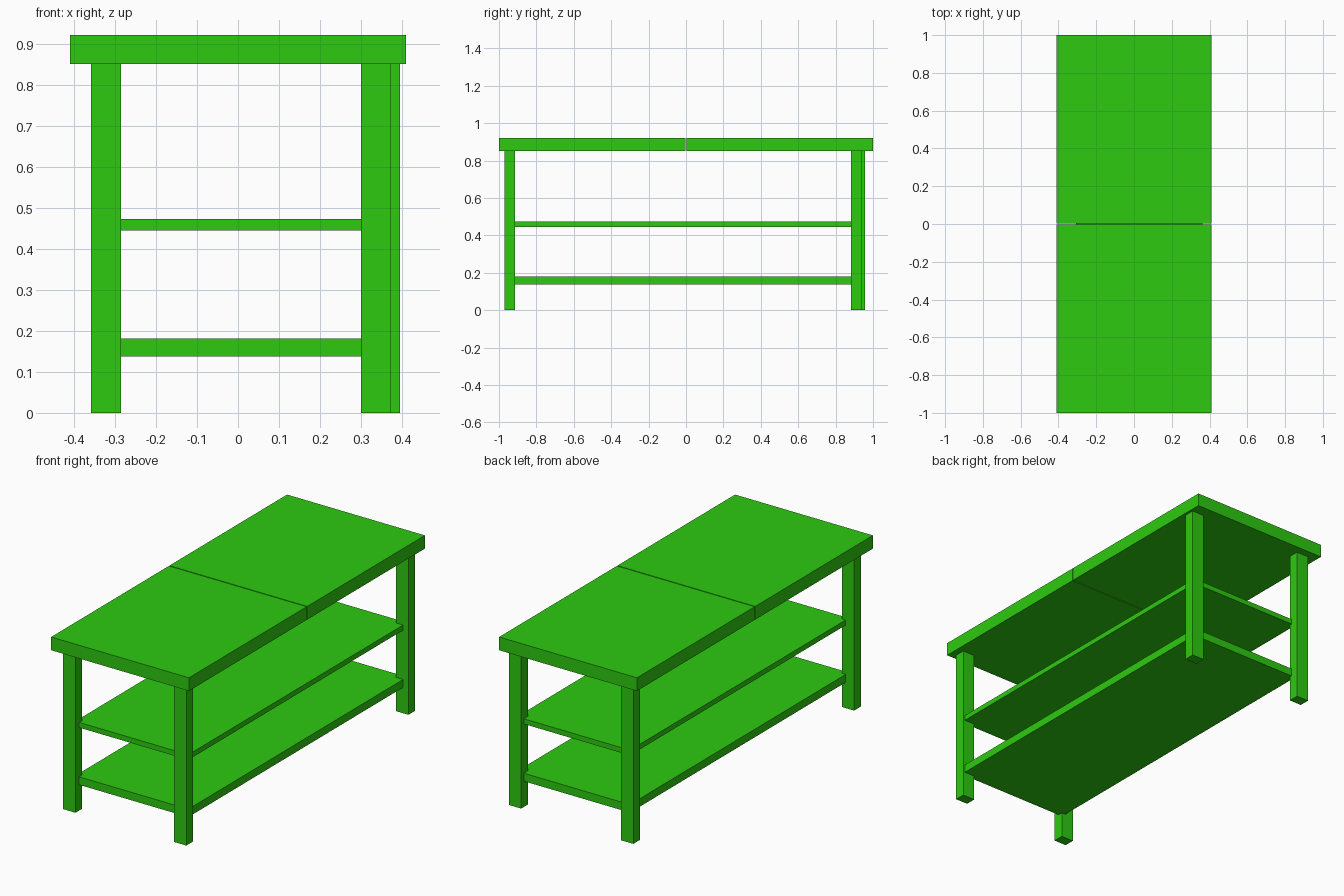
import bpy
from mathutils import Vector

default_cube = bpy.data.objects.get("Cube")
if default_cube:
    bpy.data.objects.remove(default_cube, do_unlink=True)

GREEN = (0.026, 0.591, 0.005, 1.0)
green = bpy.data.materials.new("bright_green")
green.use_nodes = True
green.diffuse_color = GREEN
green.node_tree.nodes["Principled BSDF"].inputs["Base Color"].default_value = GREEN


def box(name, low, high):
    """Axis-aligned board between two opposite corners."""
    low, high = Vector(low), Vector(high)
    bpy.ops.mesh.primitive_cube_add(size=1, location=(low + high) / 2)
    part = bpy.context.object
    part.name = name
    part.scale = high - low
    bpy.ops.object.transform_apply(location=False, rotation=False, scale=True)
    part.data.materials.append(green)
    return part


TOP_LOW, TOP_HIGH = 0.85, 0.921
HALF_WIDTH = 0.409
HALF_GAP = 0.0025
LEG_X, LEG_Y = 0.073, 0.057

# Table top in two halves with a fine gap between them
box("front_top", (-HALF_WIDTH, -1, TOP_LOW), (HALF_WIDTH, -HALF_GAP, TOP_HIGH))
box("back_top", (-HALF_WIDTH, HALF_GAP, TOP_LOW), (HALF_WIDTH, 1, TOP_HIGH))

# Legs, each placed by its lower x and y corner
for name, x, y in (
    ("front_right_leg", -0.358, -0.971),
    ("front_left_leg", 0.300, -0.971),
    ("back_right_leg", -0.358, 0.901),
    ("back_left_leg", 0.322, 0.881),
):
    box(name, (x, y, 0), (x + LEG_X, y + LEG_Y, TOP_LOW))

# Shelves let into the legs
for name, bottom, top in (("lower_shelf", 0.138, 0.181), ("upper_shelf", 0.445, 0.473)):
    box(name, (-0.308, -0.94, bottom), (0.363, 0.915, top))
